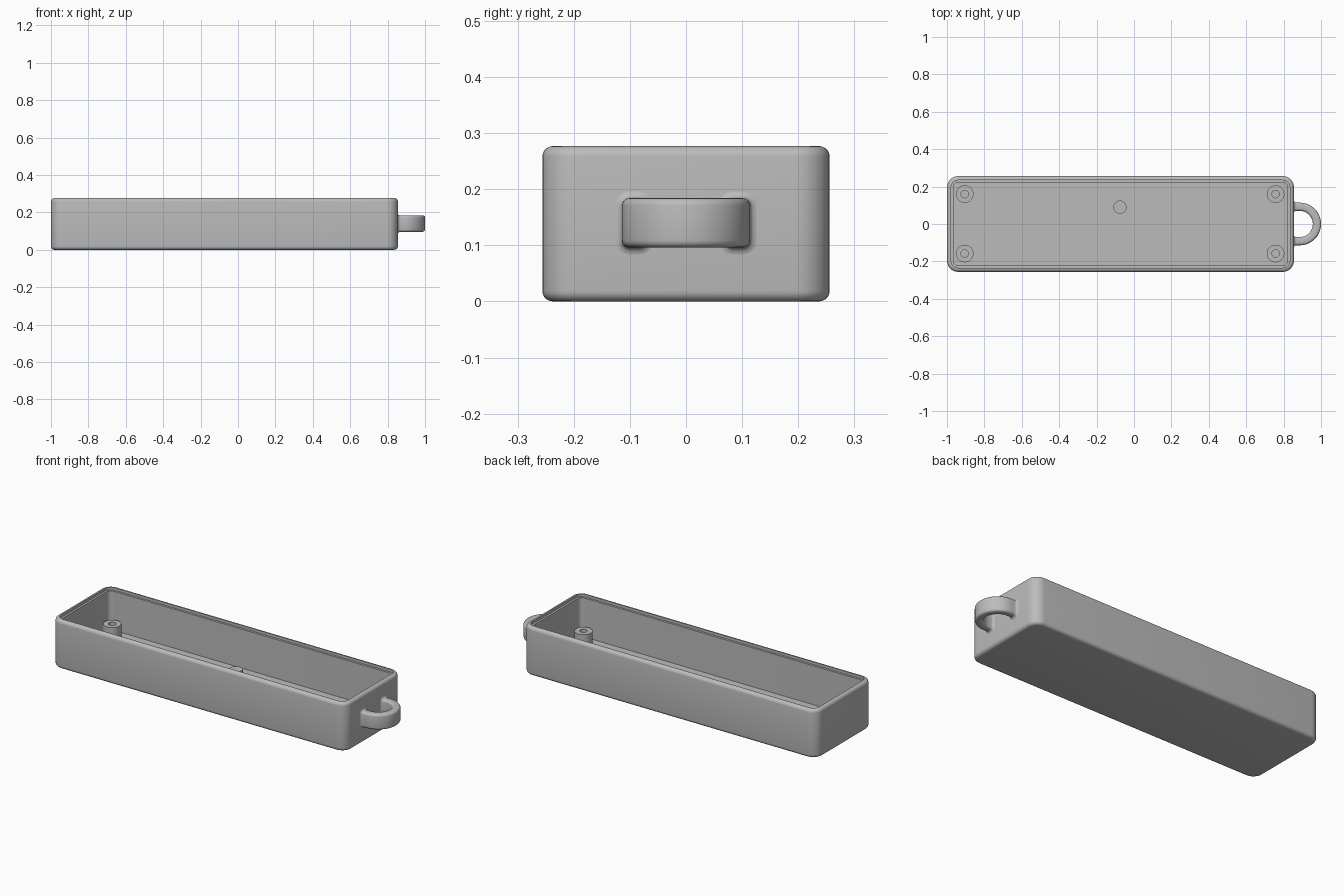
import bpy, bmesh, math

if "Cube" in bpy.data.objects:
    bpy.data.objects.remove(bpy.data.objects["Cube"], do_unlink=True)

grey = bpy.data.materials.new("plain grey")
grey.use_nodes = True
COLOUR = (0.5, 0.5, 0.5, 1)
grey.diffuse_color = COLOUR
grey.node_tree.nodes["Principled BSDF"].inputs["Base Color"].default_value = COLOUR

X0, X1, HALF_Y, TOP, CORNER = -1.0, 0.855, 0.256, 0.277, 0.06
FLOOR = 0.04


def finish(name, bm):
    bmesh.ops.recalc_face_normals(bm, faces=bm.faces)
    mesh = bpy.data.meshes.new(name)
    bm.to_mesh(mesh)
    bm.free()
    mesh.materials.append(grey)
    ob = bpy.data.objects.new(name, mesh)
    bpy.context.collection.objects.link(ob)
    bpy.ops.object.select_all(action="DESELECT")
    ob.select_set(True)
    bpy.context.view_layer.objects.active = ob
    bpy.ops.object.shade_smooth_by_angle(angle=math.radians(35))
    return ob


def bridge(bm, rings):
    for a, b in zip(rings, rings[1:]):
        for i in range(len(a)):
            j = (i + 1) % len(a)
            bm.faces.new((a[i], a[j], b[j], b[i]))


def arc(cx, cy, r, start, end, steps):
    angles = [math.radians(start + (end - start) * i / steps) for i in range(steps + 1)]
    return [(cx + r * math.cos(t), cy + r * math.sin(t)) for t in angles]


def rounded_ring(bm, inset, z):
    r = CORNER - inset
    xs, ys = (X0 + CORNER, X1 - CORNER), HALF_Y - CORNER
    pts = (arc(xs[1], ys, r, 0, 90, 8) + arc(xs[0], ys, r, 90, 180, 8)
           + arc(xs[0], -ys, r, 180, 270, 8) + arc(xs[1], -ys, r, 270, 360, 8))
    return [bm.verts.new((x, y, z)) for x, y in pts]


# Open tray: rounded outside edges, stepped rim, hollow inside
F = 0.019
profile = [(F - d, z) for d, z in arc(0, F, F, 270, 360, 5)]
profile += [(F - d, z) for d, z in arc(0, TOP - F, F, 0, 90, 5)]
profile += [(0.022, TOP), (0.022, TOP - 0.015), (0.034, TOP - 0.015), (0.034, FLOOR)]
bm = bmesh.new()
rings = [rounded_ring(bm, d, z) for d, z in profile]
bridge(bm, rings)
bm.faces.new(rings[0])
bm.faces.new(rings[-1])
finish("tray", bm)


def lathe(name, x, y, outline, sides=32):
    bm = bmesh.new()
    rings = [[bm.verts.new((px + x, py + y, z))
              for px, py in arc(0, 0, r, 0, 360, sides)[:-1]] for r, z in outline]
    bridge(bm, rings)
    bm.faces.new(rings[0])
    bm.faces.new(rings[-1])
    return finish(name, bm)


# Four hollow screw posts and one solid peg on the floor
BASE = FLOOR - 0.005
for side, x in (("left", 0.757), ("right", -0.905)):
    for end, y in (("front", -0.158), ("back", 0.16)):
        lathe(f"screw_post_{end}_{side}", x, y,
              [(0.047, BASE), (0.047, 0.11), (0.02, 0.11), (0.02, FLOOR + 0.002)])
lathe("floor_peg", -0.075, 0.09, [(0.035, BASE), (0.035, 0.1)])

# Keyring loop: rounded band swept round a half circle, flared where it meets the wall
CX, R_IN, R_OUT, Z0, Z1, B = 0.886, 0.07, 0.114, 0.096, 0.184, 0.013


def band_section(grow):
    a, b, lo, hi = R_IN + B, R_OUT - B, Z0 + B, Z1 - B
    r = B + grow
    return (arc(b, hi, r, 0, 90, 4) + arc(a, hi, r, 90, 180, 4)
            + arc(a, lo, r, 180, 270, 4) + arc(b, lo, r, 270, 360, 4))


bm = bmesh.new()
FLARE = 0.012
flare = [(X1 - 0.004, FLARE)] + [
    (X1 + FLARE * (1 - math.cos(t)), FLARE * (1 - math.sin(t)))
    for t in (math.radians(a) for a in (0, 30, 60, 90))]
rings = [[bm.verts.new((x, -r, z)) for r, z in band_section(g)] for x, g in flare]
for i in range(33):
    t = math.radians(-90 + 180 * i / 32)
    rings.append([bm.verts.new((CX + r * math.cos(t), r * math.sin(t), z))
                  for r, z in band_section(0)])
rings += [[bm.verts.new((x, r, z)) for r, z in band_section(g)] for x, g in reversed(flare)]
bridge(bm, rings)
bm.faces.new(rings[0])
bm.faces.new(rings[-1])
finish("keyring_loop", bm)
